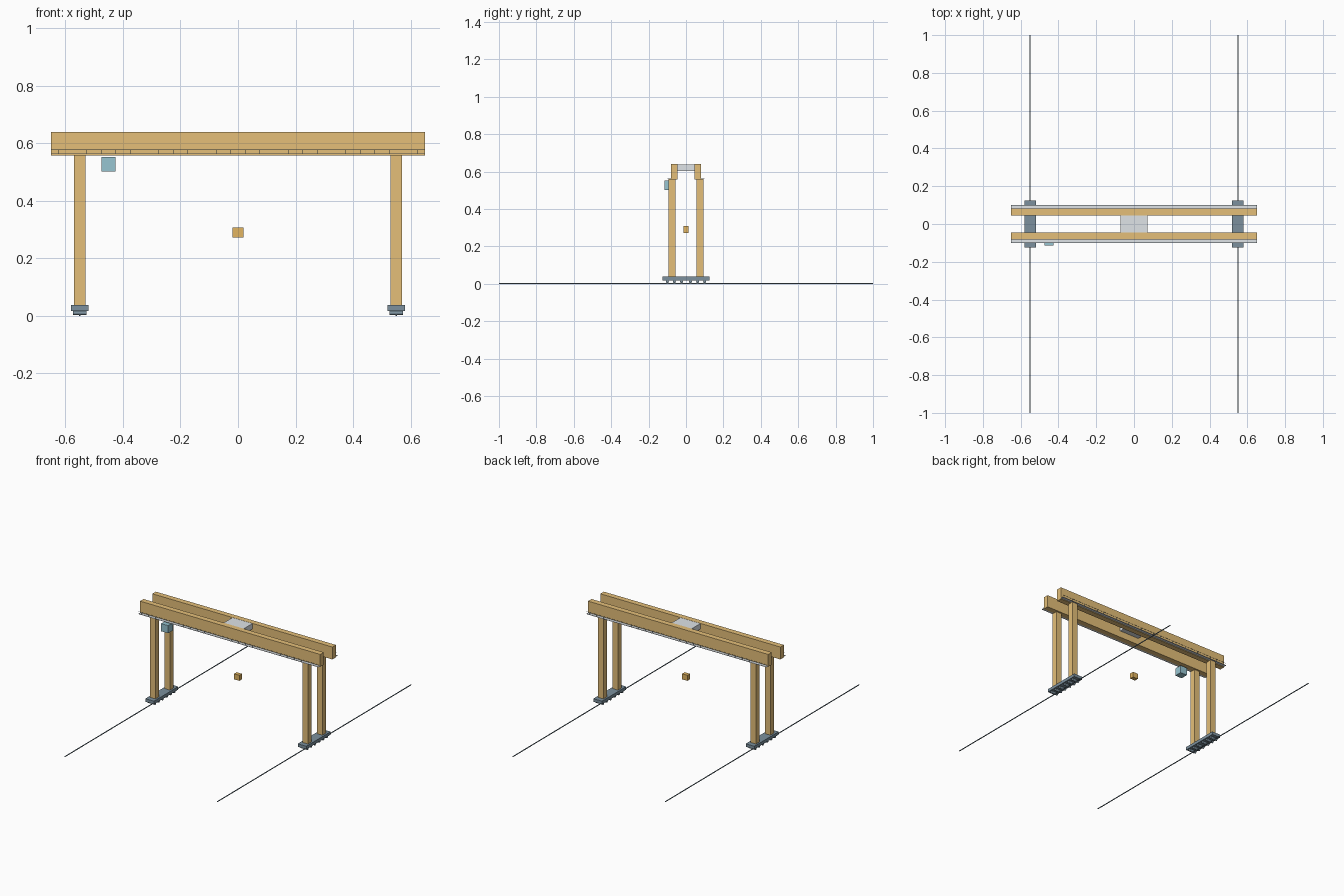
import bpy, math

if "Cube" in bpy.data.objects:
    bpy.data.objects.remove(bpy.data.objects["Cube"])


def material(name, rgb):
    m = bpy.data.materials.new(name)
    m.diffuse_color = (*rgb, 1)
    m.use_nodes = True
    m.node_tree.nodes["Principled BSDF"].inputs["Base Color"].default_value = m.diffuse_color
    return m


YELLOW = material("yellow_paint", (0.78, 0.52, 0.19))
HOOK = material("hook_yellow", (0.76, 0.46, 0.12))
STEEL = material("blue_grey_steel", (0.20, 0.28, 0.34))
LIGHT = material("light_grey", (0.76, 0.80, 0.83))
GLASS = material("cab_blue", (0.31, 0.56, 0.64))


def box(name, x, y, z, mat):
    """Box from (min, max) ranges on each axis."""
    mid = [(r[0] + r[1]) / 2 for r in (x, y, z)]
    bpy.ops.mesh.primitive_cube_add(size=1, location=mid)
    o = bpy.context.object
    o.name = name
    o.scale = [r[1] - r[0] for r in (x, y, z)]
    bpy.ops.object.transform_apply(location=False, rotation=False, scale=True)
    o.data.materials.append(mat)
    return o


def span(centre, half):
    return (centre - half, centre + half)


def side(s, a, b):
    """Range a..b mirrored to the side s."""
    return tuple(sorted((s * a, s * b)))


# Ground rails, bogies, wheels and legs at both ends of the span
for sx in (-1, 1):
    cx = 0.55 * sx
    box("ground_rail", span(cx, 0.0025), (-1, 1), (0, 0.004), STEEL)
    box("bogie_beam", span(cx, 0.031), (-0.125, 0.125), (0.018, 0.038), STEEL)
    for y in (-0.1, -0.0625, -0.0235, 0.0235, 0.0625, 0.1):
        bpy.ops.mesh.primitive_cylinder_add(
            vertices=12, radius=0.008, depth=0.048,
            location=(cx, y, 0.011), rotation=(0, math.pi / 2, 0))
        wheel = bpy.context.object
        wheel.name = "wheel"
        wheel.data.materials.append(STEEL)
    for sy in (-1, 1):
        box("leg", span(cx, 0.02), side(sy, 0.056, 0.094), (0.038, 0.56), YELLOW)

# Main girders with outer walkways and low handrails
for s in (-1, 1):
    box("girder", (-0.65, 0.65), side(s, 0.045, 0.081), (0.558, 0.639), YELLOW)
    box("walkway", (-0.65, 0.65), side(s, 0.079, 0.1), (0.562, 0.5645), LIGHT)
    box("handrail", (-0.65, 0.65), side(s, 0.0985, 0.0995), (0.5775, 0.5785), STEEL)
    for i in range(26):
        box("handrail_post", span(-0.625 + i * 0.05, 0.0007),
            side(s, 0.0985, 0.0995), (0.5645, 0.5775), STEEL)

# Trolley between the girders, hanging hook block and operator cab
box("trolley", (-0.072, 0.072), (-0.045, 0.045), (0.602, 0.638), LIGHT)
box("hook_block", (-0.019, 0.019), (-0.0135, 0.0135), (0.272, 0.308), HOOK)
box("operator_cab", (-0.475, -0.425), (-0.114, -0.064), (0.502, 0.552), GLASS)
